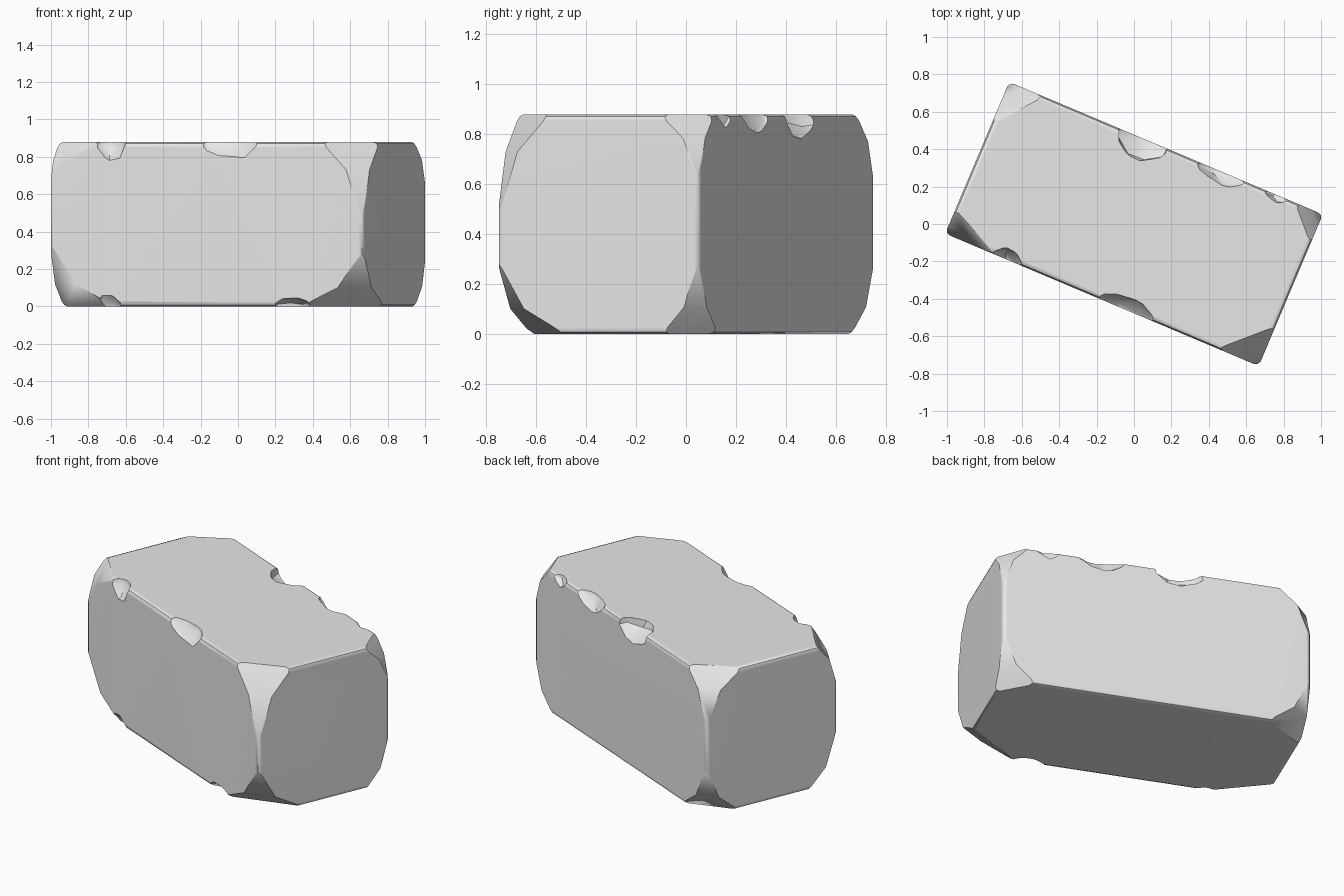
import bpy, bmesh, math, random
from mathutils import Vector, Matrix

random.seed(4)
HALF = Vector((0.91, 0.44, 0.44))
TURN = Matrix.Translation((0, 0, HALF.z)) @ Matrix.Rotation(math.radians(-22.9), 4, 'Z')

default = bpy.data.objects.get("Cube")
if default:
    bpy.data.objects.remove(default, do_unlink=True)

stone = bpy.data.materials.new("stone_grey")
stone.use_nodes = True
grey = (0.8, 0.8, 0.8, 1)
stone.diffuse_color = grey
stone.node_tree.nodes["Principled BSDF"].inputs["Base Color"].default_value = grey


def make_object(name, bm):
    bmesh.ops.recalc_face_normals(bm, faces=bm.faces)
    mesh = bpy.data.meshes.new(name)
    bm.to_mesh(mesh)
    bm.free()
    obj = bpy.data.objects.new(name, mesh)
    bpy.context.collection.objects.link(obj)
    mesh.materials.append(stone)
    return obj


def slice_corner(bm, signs, reach):
    """Knock off a corner; reach is the cut's distance along each edge."""
    s = Vector(signs)
    corner = Vector([s[i] * HALF[i] for i in range(3)])
    normal = Vector([s[i] / reach[i] for i in range(3)]).normalized()
    point = corner - Vector((s.x * reach[0], 0, 0))
    geom = bm.verts[:] + bm.edges[:] + bm.faces[:]
    cut = bmesh.ops.bisect_plane(bm, geom=geom, plane_co=point, plane_no=normal,
                                 clear_outer=True, dist=1e-5)
    rim = [e for e in cut["geom_cut"] if isinstance(e, bmesh.types.BMEdge)]
    bmesh.ops.holes_fill(bm, edges=rim, sides=0)


# Block with softened edges
bm = bmesh.new()
bmesh.ops.create_cube(bm, size=2)
bmesh.ops.scale(bm, vec=HALF, verts=bm.verts)
bmesh.ops.bevel(bm, geom=bm.edges[:], offset=0.028, segments=2, profile=0.5,
                affect='EDGES')

# Worn corners: each gets a broad cut and a steeper one
corners = {
    (-1, -1, 1): (0.30, 0.14, 0.16),
    (-1, 1, 1): (0.20, 0.25, 0.18),
    (1, 1, 1): (0.16, 0.17, 0.16),
    (1, -1, 1): (0.24, 0.23, 0.25),
    (-1, -1, -1): (0.38, 0.20, 0.20),
    (1, -1, -1): (0.36, 0.30, 0.17),
    (1, 1, -1): (0.20, 0.16, 0.18),
    (-1, 1, -1): (0.25, 0.22, 0.18),
}
for signs, (a, b, h) in corners.items():
    slice_corner(bm, signs, (a, b, h))
    slice_corner(bm, signs, (a * 0.6, b * 0.6, h * 1.8))
block = make_object("stone_block", bm)

# Chips broken out of the long edges: place, side, level, length, depth, drop
chips = [
    (0.13, -1, 1, 0.36, 0.08, 0.09),
    (-0.55, -1, 1, 0.20, 0.06, 0.10),
    (-0.13, 1, 1, 0.30, 0.12, 0.12),
    (0.32, 1, 1, 0.30, 0.07, 0.07),
    (0.64, 1, 1, 0.14, 0.04, 0.05),
    (-0.56, -1, -1, 0.16, 0.05, 0.06),
    (0.50, -1, -1, 0.22, 0.07, 0.05),
]
bpy.context.view_layer.objects.active = block
for u, side, level, length, depth, drop in chips:
    bm = bmesh.new()
    bmesh.ops.create_icosphere(bm, subdivisions=2, radius=1)
    for v in bm.verts:
        v.co *= random.uniform(0.9, 1.1)
    bmesh.ops.scale(bm, vec=(length * 0.56, depth * 1.58, drop * 1.58), verts=bm.verts)
    bmesh.ops.translate(bm, verts=bm.verts, vec=(
        u, side * (HALF.y + depth / 2), level * (HALF.z + drop / 2)))
    cutter = make_object("chip_cutter", bm)
    cutter.hide_render = True
    mod = block.modifiers.new("chip", 'BOOLEAN')
    mod.operation = 'DIFFERENCE'
    mod.solver = 'EXACT'
    mod.object = cutter
    bpy.ops.object.modifier_apply(modifier=mod.name)
    bpy.data.objects.remove(cutter, do_unlink=True)

# Turn the block on the ground and shade it softly
block.data.transform(TURN)
for obj in bpy.context.selected_objects:
    obj.select_set(False)
block.select_set(True)
bpy.ops.object.shade_smooth_by_angle(angle=math.radians(35))
weighted = block.modifiers.new("even_shading", 'WEIGHTED_NORMAL')
weighted.keep_sharp = True
